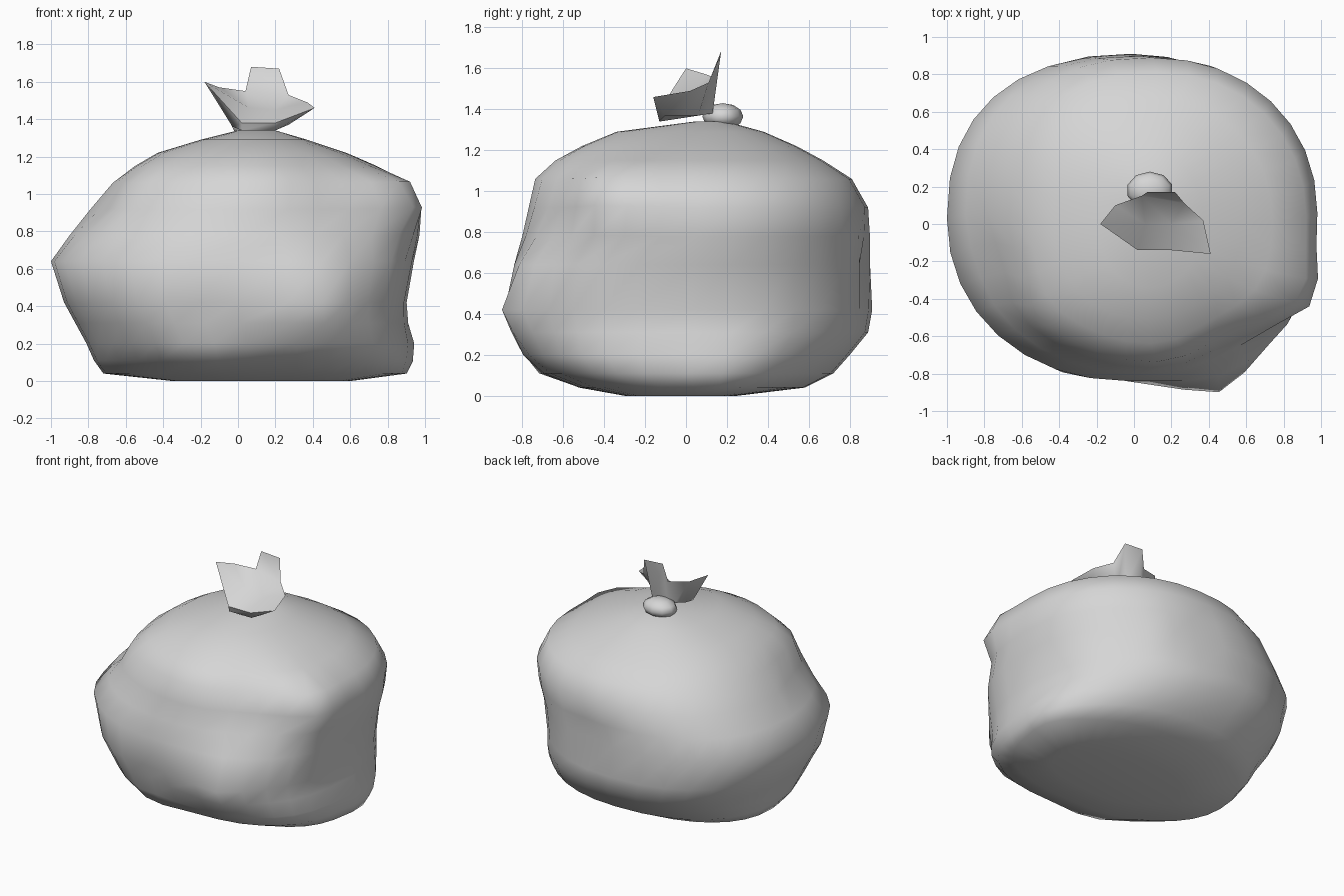
import bpy, bmesh
from math import cos, sin, pi, exp
from mathutils import Vector

cube = bpy.data.objects.get("Cube")
if cube:
    bpy.data.objects.remove(cube, do_unlink=True)

# One grey plastic for every part
plastic = bpy.data.materials.new("pale_grey_plastic")
plastic.use_nodes = True
grey = (0.67, 0.67, 0.67, 1)
plastic.diffuse_color = grey
plastic.node_tree.nodes["Principled BSDF"].inputs["Base Color"].default_value = grey


def make_object(name, bm, smooth_angle):
    """Turn a bmesh into a shaded, coloured object."""
    bmesh.ops.recalc_face_normals(bm, faces=bm.faces)
    mesh = bpy.data.meshes.new(name)
    bm.to_mesh(mesh)
    bm.free()
    mesh.materials.append(plastic)
    obj = bpy.data.objects.new(name, mesh)
    bpy.context.collection.objects.link(obj)
    bpy.ops.object.select_all(action="DESELECT")
    obj.select_set(True)
    bpy.context.view_layer.objects.active = obj
    bpy.ops.object.shade_smooth_by_angle(angle=smooth_angle)
    return obj


def bridge(bm, lower, upper):
    """Join two rings of equal length with quads."""
    count = len(lower)
    for i in range(count):
        j = (i + 1) % count
        bm.faces.new((lower[i], lower[j], upper[j], upper[i]))


def power(value, exponent):
    """Signed power, used for rounded-square cross-sections."""
    size = abs(value) ** exponent
    return size if value >= 0 else -size


def squareness(angle, z):
    """How boxy the bag is in each quarter; the low front corner is fullest."""
    if sin(angle) > 0:
        return 2.1 if cos(angle) > 0 else 2.35
    if cos(angle) > 0 and z < 0.7:
        return 2.7
    return 2.1


# Bag levels: height, then left/right and front/back limits
levels = [
    (0.0, -0.35, 0.6, -0.3, 0.25),
    (0.04, -0.72, 0.88, -0.52, 0.58),
    (0.11, -0.77, 0.91, -0.7, 0.72),
    (0.2, -0.81, 0.92, -0.79, 0.8),
    (0.31, -0.87, 0.9, -0.83, 0.89),
    (0.42, -0.93, 0.9, -0.86, 0.91),
    (0.64, -1.0, 0.94, -0.84, 0.9),
    (0.78, -0.9, 0.97, -0.8, 0.9),
    (0.92, -0.79, 0.98, -0.77, 0.89),
    (1.06, -0.67, 0.92, -0.74, 0.81),
    (1.15, -0.55, 0.74, -0.64, 0.67),
    (1.22, -0.43, 0.58, -0.51, 0.54),
    (1.29, -0.2, 0.37, -0.34, 0.38),
    (1.34, 0.0, 0.2, 0.04, 0.2),
]

# Dents and bulges: place, push, reach
dents = [
    ((0.44, -0.82, 0.42), (0.02, -0.09, 0), 0.2),      # front bulge
    ((0.95, 0.2, 0.15), (0.05, 0.02, 0), 0.24),        # lower side lip
    ((0.9, 0.2, 0.34), (-0.04, 0, 0), 0.14),           # crease above lip
    ((0.88, -0.4, 0.96), (0.11, -0.03, 0.01), 0.2),    # shoulder corner
    ((0.48, -0.62, 1.04), (-0.03, 0.06, 0), 0.22),     # flattened shoulder
    ((-0.15, -0.82, 0.3), (0, 0.07, 0), 0.16),         # front fold
    ((-0.2, -0.72, 0.13), (0, -0.05, 0), 0.2),         # roll below fold
    ((-0.75, -0.2, 0.9), (0.05, 0.02, 0), 0.15),       # side hollow
    ((-0.5, -0.45, 1.1), (-0.03, -0.03, 0), 0.2),      # full side shoulder
    ((0.23, 0.88, 0.65), (0, -0.05, 0), 0.12),         # back pleat
    ((0.42, 0.84, 0.62), (0, 0.03, 0), 0.14),          # ridge by the pleat
]


def dented(point):
    moved = point.copy()
    for place, push, reach in dents:
        distance = (point - Vector(place)).length
        moved += Vector(push) * exp(-(distance / reach) ** 2)
    return moved


# Bag body: stacked rounded rings
SIDES = 32
bm = bmesh.new()
rings = []
for z, left, right, front, back in levels:
    ring = []
    for i in range(SIDES):
        angle = 2 * pi * i / SIDES
        curve = 2 / squareness(angle, z)
        x = (left + right) / 2 + (right - left) / 2 * power(cos(angle), curve)
        y = (front + back) / 2 + (back - front) / 2 * power(sin(angle), curve)
        ring.append(bm.verts.new(dented(Vector((x, y, z)))))
    rings.append(ring)
for lower, upper in zip(rings, rings[1:]):
    bridge(bm, lower, upper)
bm.faces.new(rings[0])
bm.faces.new(rings[-1])
make_object("bag_body", bm, pi)

# Gathered top: a pinched base flaring to a side tip, a tall flap and a wing
rim = [(-0.18, 0, 1.6), (0.02, -0.14, 1.38), (0.2, -0.14, 1.38),
       (0.41, -0.16, 1.46), (0.37, 0.02, 1.49), (0.27, 0.11, 1.53),
       (0.22, 0.17, 1.67), (0.07, 0.17, 1.68), (0.04, 0.15, 1.55),
       (-0.1, 0.1, 1.57)]
base = [(-0.03, -0.04, 1.36), (0.02, -0.13, 1.34), (0.2, -0.13, 1.34),
        (0.27, -0.1, 1.37), (0.24, 0, 1.37), (0.2, 0.06, 1.37),
        (0.18, 0.13, 1.38), (0.06, 0.13, 1.38), (0.02, 0.1, 1.38),
        (-0.02, 0.04, 1.37)]
bm = bmesh.new()
base_ring = [bm.verts.new(p) for p in base]
rim_ring = [bm.verts.new(p) for p in rim]
bridge(bm, base_ring, rim_ring)
bm.faces.new(base_ring)

# Sloping front sheet that closes the gathered top
tip, lip_a, lip_b, wing, wing_back, root_b, flap_b, flap_a, root_a, tip_back = rim_ring
mid_a = bm.verts.new((0.06, 0.0, 1.46))
mid_b = bm.verts.new((0.2, 0.0, 1.45))
for face in [(tip, lip_a, mid_a), (lip_a, lip_b, mid_b, mid_a),
             (lip_b, wing, mid_b), (wing, wing_back, mid_b),
             (wing_back, root_b, mid_b), (mid_b, root_b, root_a, mid_a),
             (root_b, flap_b, flap_a, root_a), (root_a, tip_back, mid_a),
             (tip_back, tip, mid_a)]:
    bm.faces.new(face)
make_object("gathered_top", bm, pi / 3)

# Knot behind the gathered top
bm = bmesh.new()
bmesh.ops.create_uvsphere(bm, u_segments=10, v_segments=6, radius=1)
for v in bm.verts:
    v.co = Vector((0.085 + 0.125 * v.co.x, 0.18 + 0.1 * v.co.y, 1.365 + 0.065 * v.co.z))
make_object("knot", bm, pi)
